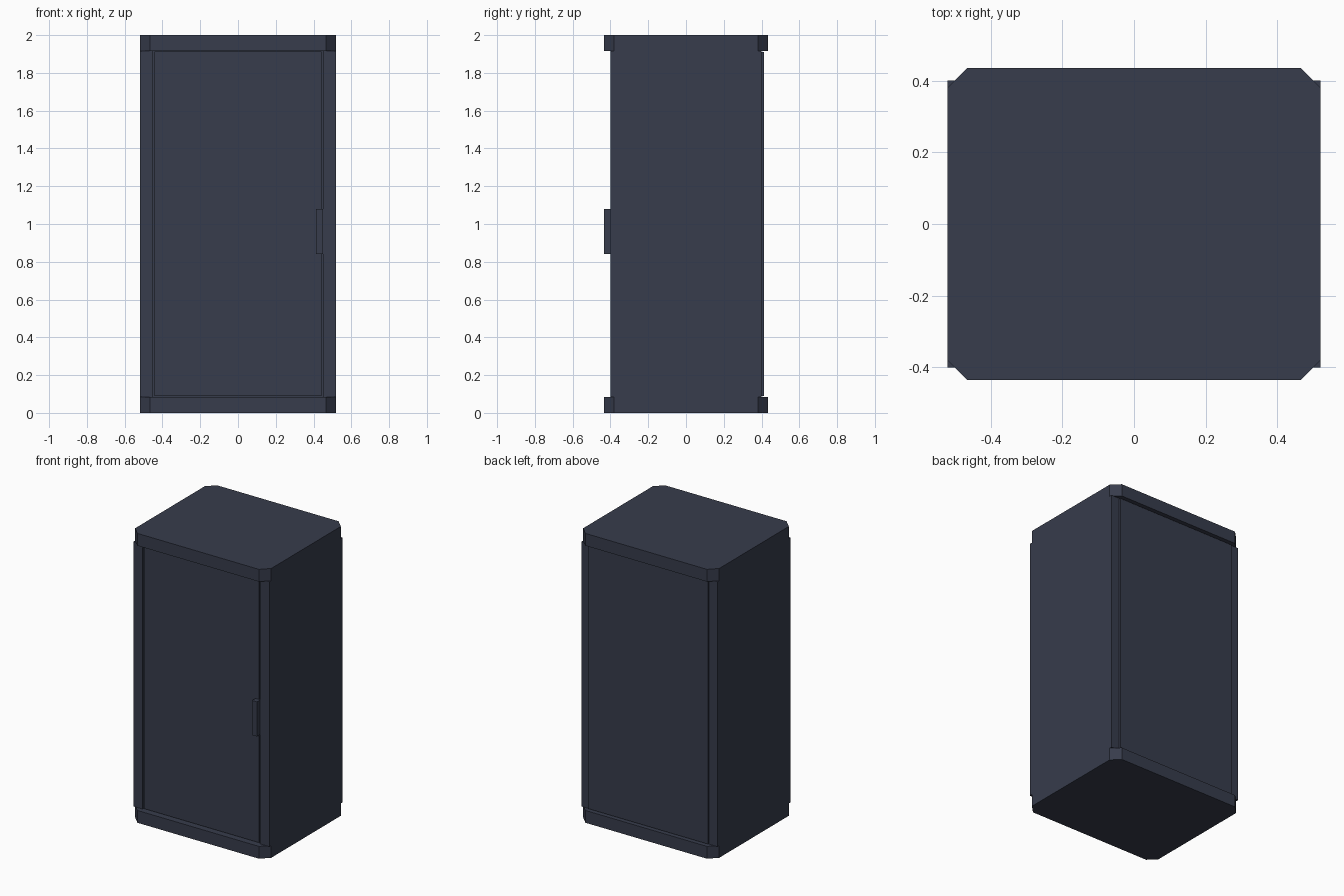
import bpy
import bmesh

cube = bpy.data.objects.get("Cube")
if cube:
    bpy.data.objects.remove(cube, do_unlink=True)

# One dark slate paint for the whole cabinet
paint = bpy.data.materials.new("dark_slate_paint")
paint.use_nodes = True
colour = (0.038, 0.045, 0.072, 1)
paint.diffuse_color = colour
paint.node_tree.nodes["Principled BSDF"].inputs["Base Color"].default_value = colour

WIDTH, DEPTH, CHAMFER = 0.52, 0.435, 0.055   # half sizes of the caps
SIDE_Y, CAP_H, TOP = 0.40, 0.085, 2.0


def prism(name, outline, z0, z1):
    """Extrude a flat outline from z0 up to z1."""
    bm = bmesh.new()
    face = bm.faces.new([bm.verts.new((x, y, z0)) for x, y in outline])
    up = bmesh.ops.extrude_face_region(bm, geom=[face])
    verts = [v for v in up["geom"] if isinstance(v, bmesh.types.BMVert)]
    bmesh.ops.translate(bm, verts=verts, vec=(0, 0, z1 - z0))
    bmesh.ops.recalc_face_normals(bm, faces=bm.faces)
    mesh = bpy.data.meshes.new(name)
    bm.to_mesh(mesh)
    bm.free()
    mesh.materials.append(paint)
    obj = bpy.data.objects.new(name, mesh)
    bpy.context.collection.objects.link(obj)
    return obj


def box(name, x0, x1, y0, y1, z0, z1):
    return prism(name, [(x0, y0), (x1, y0), (x1, y1), (x0, y1)], z0, z1)


# Base and top caps with cut corners
inner_x, inner_y = WIDTH - CHAMFER, DEPTH - CHAMFER
cap = [(-inner_x, -DEPTH), (inner_x, -DEPTH), (WIDTH, -inner_y), (WIDTH, inner_y),
       (inner_x, DEPTH), (-inner_x, DEPTH), (-WIDTH, inner_y), (-WIDTH, -inner_y)]
prism("base_cap", cap, 0, CAP_H)
prism("top_cap", cap, TOP - CAP_H, TOP)

# Side panels with folded front and back lips
for side, name in ((1, "left_side_panel"), (-1, "right_side_panel")):
    channel = [(WIDTH, -SIDE_Y), (WIDTH, SIDE_Y), (0.45, SIDE_Y), (0.45, SIDE_Y - 0.03),
               (0.49, SIDE_Y - 0.03), (0.49, -SIDE_Y + 0.03), (0.45, -SIDE_Y + 0.03),
               (0.45, -SIDE_Y)]
    prism(name, [(side * x, y) for x, y in channel], CAP_H, TOP - CAP_H)

# Inner body closing the gaps behind the door
box("inner_body", -0.489, 0.489, -0.365, 0.365, CAP_H, TOP - CAP_H)

# Front door, set between the lips with a narrow gap
box("front_door", -0.441, 0.441, -0.398, -0.366, CAP_H + 0.005, TOP - CAP_H - 0.003)

# Back panel, standing slightly proud of the lips
box("back_panel", -0.457, 0.457, 0.366, 0.412, CAP_H + 0.005, TOP - CAP_H - 0.005)

# Door handle
box("door_handle", 0.412, 0.45, -DEPTH, -0.397, 0.84, 1.08)
